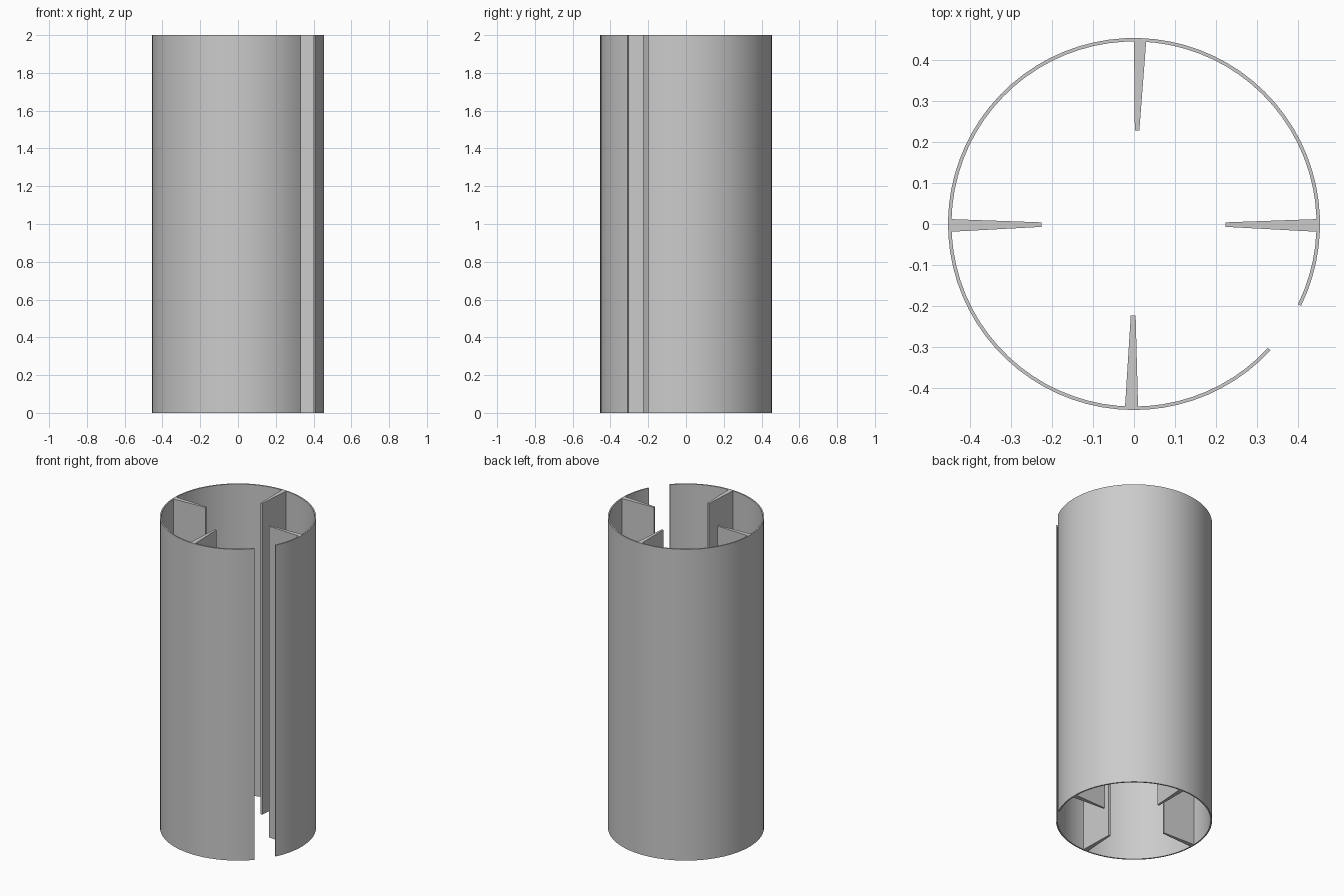
import bpy
import bmesh
import math

if "Cube" in bpy.data.objects:
    bpy.data.objects.remove(bpy.data.objects["Cube"])

HEIGHT = 2.0
R_OUT, R_IN = 0.4545, 0.446
SEGMENTS = 72
GAP_START, GAP_END = -42.8, -26.1   # slot in the wall, degrees

grey = bpy.data.materials.new("grey")
grey.diffuse_color = (0.6, 0.6, 0.6, 1)
grey.use_nodes = True
grey.node_tree.nodes["Principled BSDF"].inputs["Base Color"].default_value = grey.diffuse_color


def finish(name, bm):
    bmesh.ops.recalc_face_normals(bm, faces=bm.faces[:])
    mesh = bpy.data.meshes.new(name)
    bm.to_mesh(mesh)
    bm.free()
    mesh.materials.append(grey)
    obj = bpy.data.objects.new(name, mesh)
    bpy.context.collection.objects.link(obj)
    return obj


def extrude_up(bm, faces):
    ret = bmesh.ops.extrude_face_region(bm, geom=faces, use_keep_orig=True)
    top = [g for g in ret["geom"] if isinstance(g, bmesh.types.BMVert)]
    bmesh.ops.translate(bm, verts=top, vec=(0, 0, HEIGHT))


# Slotted tube wall: thin open ring raised to full height
bm = bmesh.new()
pairs = []
for i in range(SEGMENTS + 1):
    a = math.radians(GAP_END + (360 + GAP_START - GAP_END) * i / SEGMENTS)
    c, s = math.cos(a), math.sin(a)
    pairs.append([bm.verts.new((r * c, r * s, 0)) for r in (R_IN, R_OUT)])
ring = [bm.faces.new((p[0], p[1], q[1], q[0])) for p, q in zip(pairs, pairs[1:])]
extrude_up(bm, ring)
wall = finish("tube_wall", bm)
bpy.context.view_layer.objects.active = wall
wall.select_set(True)
bpy.ops.object.shade_smooth_by_angle(angle=math.radians(30))

# Tapered inner fins: base on the wall, narrow tip towards the middle
FINS = {
    "right_fin": [(0.449, 0.012), (0.449, -0.019), (0.224, -0.007), (0.224, 0.004)],
    "left_fin": [(-0.449, 0.012), (-0.449, -0.019), (-0.226, -0.007), (-0.226, 0.004)],
    "front_fin": [(-0.022, -0.449), (0.010, -0.449), (0.004, -0.224), (-0.008, -0.224)],
    "back_fin": [(0.000, 0.449), (0.030, 0.449), (0.013, 0.228), (0.002, 0.228)],
}
for name, profile in FINS.items():
    bm = bmesh.new()
    face = bm.faces.new([bm.verts.new((x, y, 0)) for x, y in profile])
    extrude_up(bm, [face])
    finish(name, bm)
